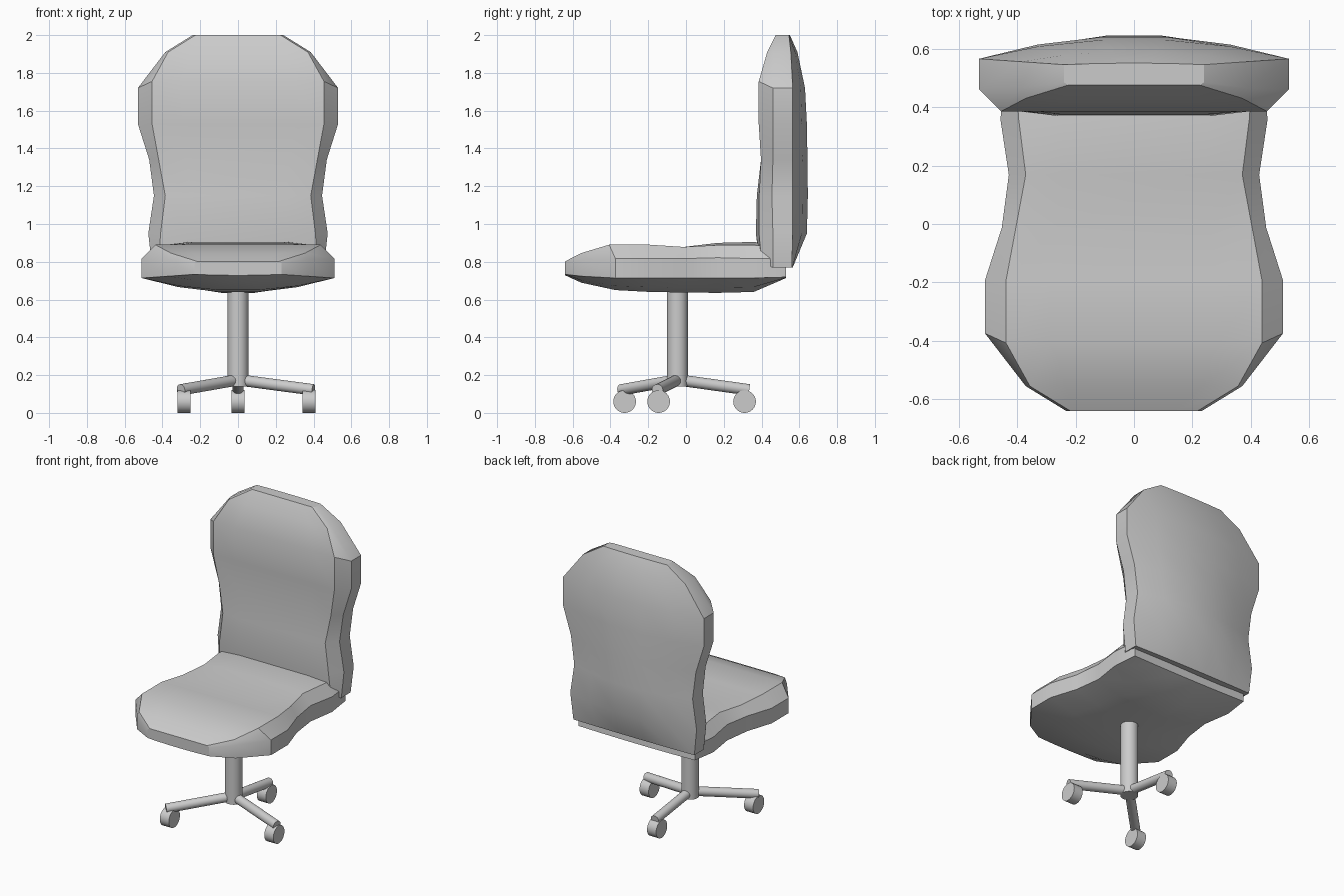
import bpy, bmesh, math
from mathutils import Vector

if "Cube" in bpy.data.objects:
    bpy.data.objects.remove(bpy.data.objects["Cube"])

# Cushion stations from the rounded end to the straight end:
# position, position of front face, half width, half width of front face,
# front edge depth, front middle depth, rim depth, rear rim depth, rear middle depth
STATIONS = [
    (2.00, 2.00, .24, .225, .475, .475, .485, .545, .550),
    (1.91, 1.91, .385, .37, .430, .430, .465, .555, .590),
    (1.72, 1.755, .53, .455, .385, .385, .460, .565, .630),
    (1.53, 1.53, .53, .455, .385, .385, .460, .565, .640),
    (1.34, 1.34, .47, .42, .397, .397, .460, .565, .643),
    (1.15, 1.15, .445, .385, .387, .375, .455, .565, .645),
    (0.95, 0.95, .475, .41, .387, .370, .460, .565, .640),
    (0.77, 0.79, .455, .42, .400, .390, .460, .560, .565),
]


def finish(obj, angle=30):
    bpy.ops.object.select_all(action='DESELECT')
    obj.select_set(True)
    bpy.context.view_layer.objects.active = obj
    bpy.ops.object.shade_smooth_by_angle(angle=math.radians(angle))


def cushion(name, place):
    """Loft the stations; place maps (x, depth, length) to a position."""
    bm = bmesh.new()
    rings = []
    for z, zf, outer, inner, edge, mid, rim, rear, back in STATIONS:
        half = [(inner * .65, mid, zf), (inner, edge, zf), (outer, rim, z),
                (outer, rear, z),
                (outer * .62, rear + .65 * (back - rear), z),
                (outer * .2, back, z)]
        loop = half + [(-x, y, h) for x, y, h in reversed(half)]
        rings.append([bm.verts.new(place(*p)) for p in loop])
    n = len(rings[0])
    for a, b in zip(rings, rings[1:]):
        for i in range(n):
            j = (i + 1) % n
            bm.faces.new((a[i], a[j], b[j], b[i]))
    bm.faces.new(rings[0])
    bm.faces.new(rings[-1])
    bmesh.ops.recalc_face_normals(bm, faces=bm.faces)
    mesh = bpy.data.meshes.new(name)
    bm.to_mesh(mesh)
    bm.free()
    obj = bpy.data.objects.new(name, mesh)
    bpy.context.collection.objects.link(obj)
    finish(obj)
    return obj


def rod(name, start, end, radius, sides=32):
    start, end = Vector(start), Vector(end)
    d = end - start
    bpy.ops.mesh.primitive_cylinder_add(vertices=sides, radius=radius, depth=d.length,
                                        location=(start + end) / 2,
                                        rotation=d.to_track_quat('Z', 'Y').to_euler())
    obj = bpy.context.object
    obj.name = name
    finish(obj)
    return obj


# Backrest, and the same cushion laid flat as the seat
cushion("backrest", lambda x, y, z: (x, y, z))
cushion("seat", lambda x, y, z: (x * .962, -.64 + (2 - z) * .951, .905 - (y - .37) * .98))

# Central column
HUB = Vector((0, -.045, .175))
rod("column", (0, HUB.y, .14), (0, HUB.y, .70), .055)

# Three legs, each ending on a caster wheel
for i, (x, y) in enumerate([(-.285, -.325), (.375, -.145), (0, .31)], 1):
    out = Vector((x, y - HUB.y, 0)).normalized() * .025
    rod(f"leg_{i}", HUB, Vector((x, y, .122)) + out, .03)
    rod(f"caster_{i}", (x - .034, y, .06), (x + .034, y, .06), .06)
